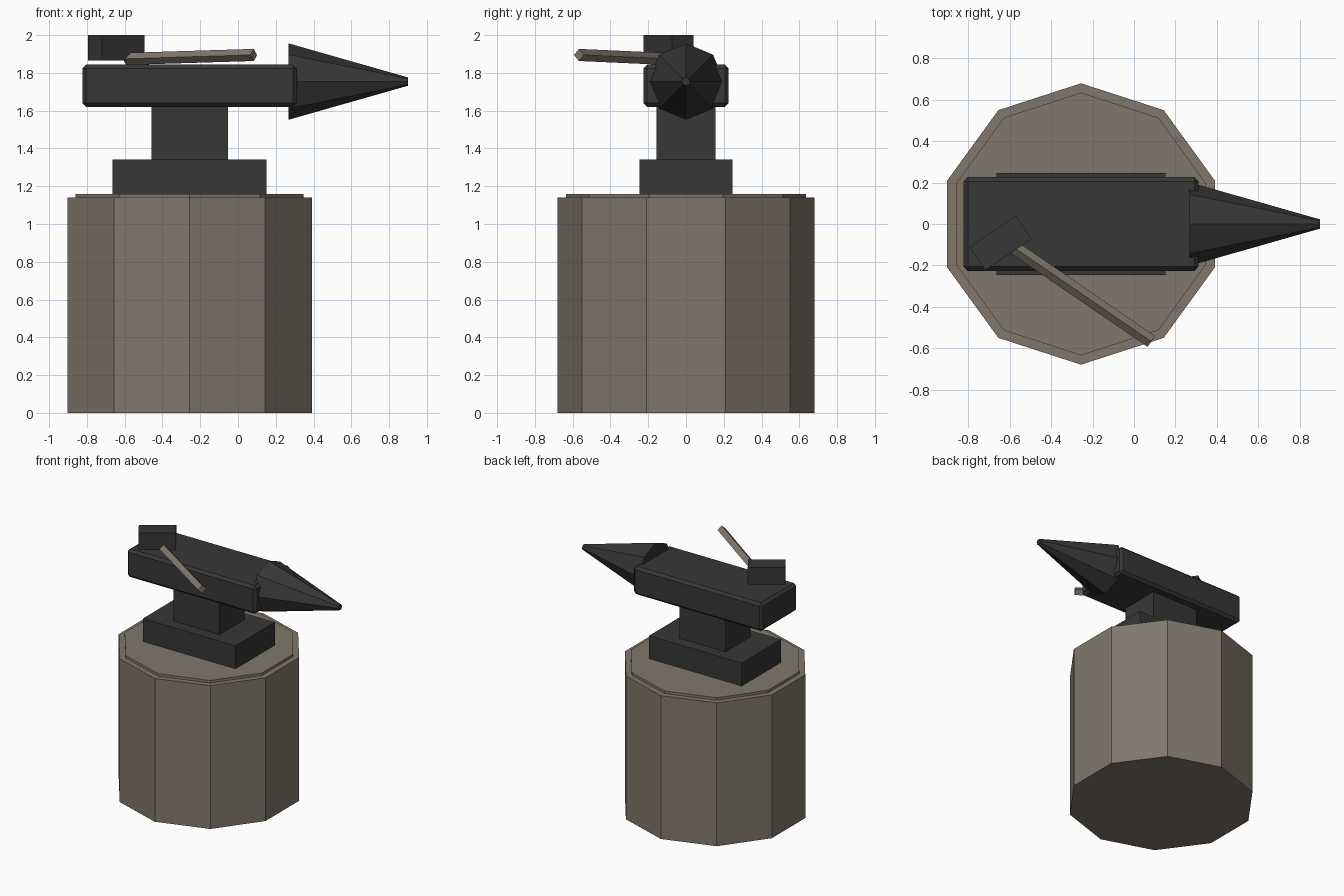
import bpy, bmesh, math
from mathutils import Vector, Matrix

if "Cube" in bpy.data.objects:
    bpy.data.objects.remove(bpy.data.objects["Cube"])


def material(name, rgb):
    m = bpy.data.materials.new(name)
    m.diffuse_color = (*rgb, 1)
    m.use_nodes = True
    m.node_tree.nodes["Principled BSDF"].inputs["Base Color"].default_value = m.diffuse_color
    return m


WOOD = material("weathered wood", (0.22, 0.187, 0.15))
STEEL = material("dark steel", (0.038, 0.038, 0.038))


def finish(name, bm, mat):
    bmesh.ops.recalc_face_normals(bm, faces=bm.faces)
    me = bpy.data.meshes.new(name)
    bm.to_mesh(me)
    bm.free()
    me.materials.append(mat)
    ob = bpy.data.objects.new(name, me)
    bpy.context.collection.objects.link(ob)
    return ob


def box(name, centre, size, mat, turn=0.0, bevel=0.0):
    bm = bmesh.new()
    bmesh.ops.create_cube(bm, size=1)
    bmesh.ops.scale(bm, vec=size, verts=bm.verts)
    if bevel:
        bmesh.ops.bevel(bm, geom=bm.edges[:], offset=bevel, segments=1,
                        affect='EDGES')
    ob = finish(name, bm, mat)
    ob.matrix_world = Matrix.Translation(centre) @ Matrix.Rotation(turn, 4, 'Z')
    return ob


def prism(name, sides, start, end, r0, r1, up, mat):
    """Straight or tapered prism; its first corner points along 'up'."""
    a, b = Vector(start), Vector(end)
    d = (b - a).normalized()
    v = d.cross(Vector(up)).normalized()
    u = v.cross(d)
    bm = bmesh.new()
    rings = []
    for c, r in ((a, r0), (b, r1)):
        rings.append([bm.verts.new(c + r * (math.cos(t) * u + math.sin(t) * v))
                      for t in (2 * math.pi * i / sides for i in range(sides))])
    for i in range(sides):
        j = (i + 1) % sides
        bm.faces.new((rings[0][i], rings[0][j], rings[1][j], rings[1][i]))
    for ring in rings:
        bm.faces.new(ring)
    return finish(name, bm, mat)


CX = -0.256  # axis of the stump

# Ten-sided stump with a slightly smaller top layer
prism("stump", 10, (CX, 0, 0), (CX, 0, 1.14), 0.68, 0.68, (0, 1, 0), WOOD)
prism("stump_top", 10, (CX, 0, 1.13), (CX, 0, 1.16), 0.635, 0.635, (0, 1, 0), WOOD)

# Anvil: foot, waist, bevelled body and eight-sided horn
box("anvil_foot", (CX, 0, 1.25), (0.815, 0.494, 0.185), STEEL)
box("anvil_waist", (CX, 0, 1.48), (0.406, 0.312, 0.30), STEEL)
box("anvil_body", (CX, 0, 1.732), (1.135, 0.452, 0.224), STEEL, bevel=0.02)
prism("anvil_horn", 8, (0.268, 0, 1.754), (0.90, 0, 1.754), 0.202, 0.022,
      (0, 0, 1), STEEL)

# Hammer resting on the body
box("hammer_head", (-0.645, -0.092, 1.933), (0.27, 0.136, 0.134), STEEL,
    turn=math.radians(34))
prism("hammer_handle", 4, (-0.592, -0.105, 1.874), (0.083, -0.567, 1.895),
      0.032, 0.032, (0, 0, 1), WOOD)
